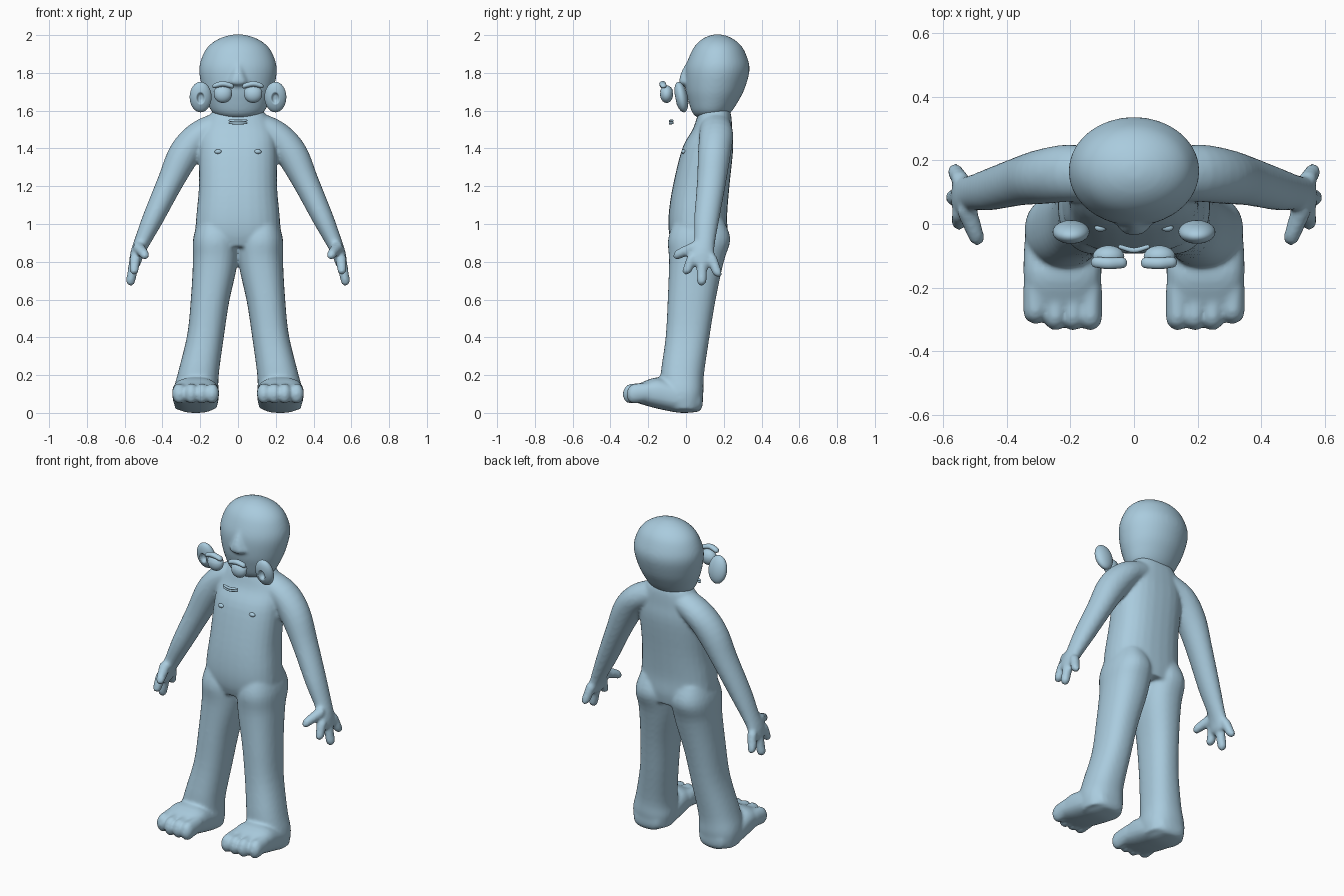
import bpy
import bmesh
from math import sin, cos, pi, copysign, hypot
from mathutils import Vector, Matrix

cube = bpy.data.objects.get("Cube")
if cube:
    bpy.data.objects.remove(cube)

# One flat colour for everything
skin = bpy.data.materials.new("light_blue_skin")
skin.use_nodes = True
colour = (0.40, 0.60, 0.73, 1)
skin.diffuse_color = colour
for node in skin.node_tree.nodes:
    if node.type == 'BSDF_PRINCIPLED':
        node.inputs["Base Color"].default_value = colour

X, Y, Z = Vector((1, 0, 0)), Vector((0, 1, 0)), Vector((0, 0, 1))


def loft(bm, rings, v_axis, cap=0.0, power=2.0, side=1, seg=28, steps=4):
    """Skin a smooth tube through rings of (x, y, z, radius_u, radius_v)."""
    pts = [Vector((side * r[0],) + tuple(r[1:])) for r in rings]
    n = len(pts)
    path = []
    for i in range(n - 1):
        a, b, c, d = pts[max(i - 1, 0)], pts[i], pts[i + 1], pts[min(i + 2, n - 1)]
        for k in range(steps):
            t = k / steps
            path.append(b + (c - a) * (t / 2) + (a * 2 - b * 5 + c * 4 - d) * (t * t / 2)
                        + (b * 3 - a - c * 3 + d) * (t ** 3 / 2))
    path.append(pts[-1])
    path = [(Vector(p[:3]), p[3], p[4]) for p in path]

    # Rounded ends
    if cap:
        start, end = path[0], path[-1]
        t0 = (path[1][0] - start[0]).normalized()
        t1 = (end[0] - path[-2][0]).normalized()
        for angle in (0.5, 0.95, 1.35):
            h, w = cap * sin(angle), cos(angle)
            path.insert(0, (start[0] - t0 * h, start[1] * w, start[2] * w))
            path.append((end[0] + t1 * h, end[1] * w, end[2] * w))

    loops = []
    for i, (centre, ru, rv) in enumerate(path):
        tangent = path[min(i + 1, len(path) - 1)][0] - path[max(i - 1, 0)][0]
        u_axis = v_axis.cross(tangent).normalized()
        loop = []
        for k in range(seg):
            c, s = cos(2 * pi * k / seg), sin(2 * pi * k / seg)
            c = copysign(abs(c) ** (2 / power), c)
            s = copysign(abs(s) ** (2 / power), s)
            loop.append(bm.verts.new(centre + u_axis * (ru * c) + v_axis * (rv * s)))
        loops.append(loop)
    for lo, hi in zip(loops, loops[1:]):
        for k in range(seg):
            j = (k + 1) % seg
            bm.faces.new((lo[k], lo[j], hi[j], hi[k]))
    bm.faces.new(loops[0])
    bm.faces.new(loops[-1])


def ball(bm, centre, size, tilt=0.0):
    matrix = Matrix.Translation(centre) @ Matrix.Rotation(tilt, 4, 'X') @ Matrix.Diagonal((*size, 1))
    return bmesh.ops.create_uvsphere(bm, u_segments=32, v_segments=20, radius=1, matrix=matrix)["verts"]


def make(name, bm, voxel=0.0, smooth=0):
    bmesh.ops.recalc_face_normals(bm, faces=bm.faces)
    for f in bm.faces:
        f.smooth = True
    mesh = bpy.data.meshes.new(name)
    bm.to_mesh(mesh)
    bm.free()
    mesh.materials.append(skin)
    obj = bpy.data.objects.new(name, mesh)
    bpy.context.collection.objects.link(obj)
    if voxel:
        fuse = obj.modifiers.new("fuse", 'REMESH')
        fuse.mode = 'VOXEL'
        fuse.voxel_size = voxel
        fuse.use_smooth_shade = True
        soften = obj.modifiers.new("soften", 'SMOOTH')
        soften.factor = 0.5
        soften.iterations = smooth
    return obj


# Body: torso, then limbs on both sides, fused into one skin
body = bmesh.new()
loft(body, [(0, 0.07, 0.88, 0.20, 0.14), (0, 0.065, 0.95, 0.225, 0.155),
            (0, 0.063, 1.05, 0.22, 0.155), (0, 0.08, 1.2, 0.207, 0.15),
            (0, 0.115, 1.4, 0.205, 0.135), (0, 0.14, 1.5, 0.19, 0.105),
            (0, 0.15, 1.57, 0.155, 0.09), (0, 0.155, 1.61, 0.12, 0.075)], Y, power=2.4)
for s in (1, -1):
    # Leg
    loft(body, [(0.12, 0.07, 1.02, 0.09, 0.13), (0.12, 0.07, 0.92, 0.118, 0.165),
                (0.121, 0.055, 0.8, 0.118, 0.145), (0.148, 0.03, 0.6, 0.102, 0.127),
                (0.173, 0.008, 0.4, 0.097, 0.116), (0.21, -0.02, 0.2, 0.108, 0.115),
                (0.222, -0.02, 0.1, 0.122, 0.112), (0.222, -0.01, 0.02, 0.11, 0.09)],
         Y, power=2.3, side=s)
    # Foot with four toes
    loft(body, [(0.22, 0.06, 0.065, 0.09, 0.06), (0.223, -0.03, 0.075, 0.118, 0.075),
                (0.225, -0.15, 0.105, 0.123, 0.083), (0.225, -0.25, 0.102, 0.116, 0.052)],
         Z, cap=0.03, power=2.6, side=s)
    for x, tip, r in ((0.137, -0.295, 0.037), (0.192, -0.295, 0.036),
                      (0.247, -0.295, 0.037), (0.31, -0.275, 0.039)):
        loft(body, [(x, -0.2, 0.11, r, 0.05), (x, tip, 0.102, r, 0.053)], Z, cap=0.04, side=s)
    # Arm and palm
    loft(body, [(0.08, 0.155, 1.53, 0.07, 0.08), (0.2, 0.16, 1.47, 0.078, 0.09),
                (0.285, 0.15, 1.37, 0.084, 0.087), (0.36, 0.135, 1.22, 0.069, 0.077),
                (0.45, 0.11, 1.03, 0.056, 0.067), (0.51, 0.098, 0.9, 0.042, 0.056),
                (0.535, 0.085, 0.84, 0.036, 0.066), (0.547, 0.085, 0.79, 0.031, 0.07)],
         Y, cap=0.015, side=s)
    # Fingers and thumb
    for y0, y1, z1, x1 in ((0.03, 0.008, 0.757, 0.55), (0.085, 0.083, 0.7, 0.568),
                           (0.138, 0.163, 0.745, 0.562)):
        loft(body, [(0.545, y0, 0.82, 0.028, 0.028), (x1, y1, z1, 0.025, 0.027)],
             Y, cap=0.028, side=s)
    loft(body, [(0.525, 0.04, 0.875, 0.032, 0.032), (0.495, -0.042, 0.84, 0.025, 0.028)],
         Z, cap=0.028, side=s)
make("body", body, voxel=0.0095, smooth=7)

# Head with a wedge nose
head = bmesh.new()
loft(head, [(0, 0.13, 1.563, 0.085, 0.07), (0, 0.135, 1.59, 0.135, 0.102),
            (0, 0.145, 1.65, 0.166, 0.132), (0, 0.155, 1.72, 0.19, 0.157),
            (0, 0.167, 1.82, 0.206, 0.17), (0, 0.17, 1.9, 0.184, 0.147),
            (0, 0.17, 1.95, 0.148, 0.117), (0, 0.168, 1.985, 0.092, 0.073),
            (0, 0.167, 2.003, 0.03, 0.025)], Y, seg=40)
loft(head, [(0, 0.03, 1.87, 0.015, 0.02), (0, 0.005, 1.8, 0.033, 0.032),
            (0, 0.0, 1.75, 0.054, 0.038)], Y, cap=0.018)
make("head", head, voxel=0.0095, smooth=8)

for name, s in (("left", 1), ("right", -1)):
    # Ear: tilted disc with a small dish in its front
    bm = bmesh.new()
    bmesh.ops.create_uvsphere(bm, u_segments=32, v_segments=40, radius=1)
    for v in bm.verts:
        r = hypot(v.co.x, v.co.y) / 0.36
        if v.co.z > 0 and r < 1:
            v.co.z -= 0.7 * (1 - r ** 4)
    bm.transform(Matrix.Translation((s * 0.198, -0.025, 1.672))
                 @ Matrix.Rotation(pi / 2 + 0.2, 4, 'X') @ Matrix.Diagonal((0.058, 0.082, 0.034, 1)))
    make(name + "_ear", bm)

    # Eye and its upper lid
    bm = bmesh.new()
    ball(bm, (s * 0.08, -0.103, 1.686), (0.048, 0.034, 0.045))
    make(name + "_eye", bm)
    bm = bmesh.new()
    lid = ball(bm, (s * 0.08, -0.103, 1.686), (0.052, 0.037, 0.048))
    bmesh.ops.delete(bm, geom=[v for v in lid if v.co.z < 1.698], context='VERTS')
    make(name + "_eyelid", bm)

    # Brow
    bm = bmesh.new()
    loft(bm, [(0.037, -0.122, 1.732, 0.017, 0.014), (0.08, -0.124, 1.742, 0.018, 0.015),
              (0.12, -0.12, 1.733, 0.017, 0.014)], Z, cap=0.016, side=s, seg=20)
    make(name + "_brow", bm)

    # Nipple
    bm = bmesh.new()
    ball(bm, (s * 0.105, -0.012, 1.383), (0.019, 0.012, 0.012))
    make(name + "_nipple", bm)

# Mouth: two thin curved lips
for name, z in (("upper_lip", 1.547), ("lower_lip", 1.535)):
    bm = bmesh.new()
    loft(bm, [(-0.042, -0.072, z, 0.007, 0.006), (0, -0.083, z - 0.002, 0.008, 0.007),
              (0.042, -0.072, z, 0.007, 0.006)], Z, cap=0.008, seg=16)
    make(name, bm)
